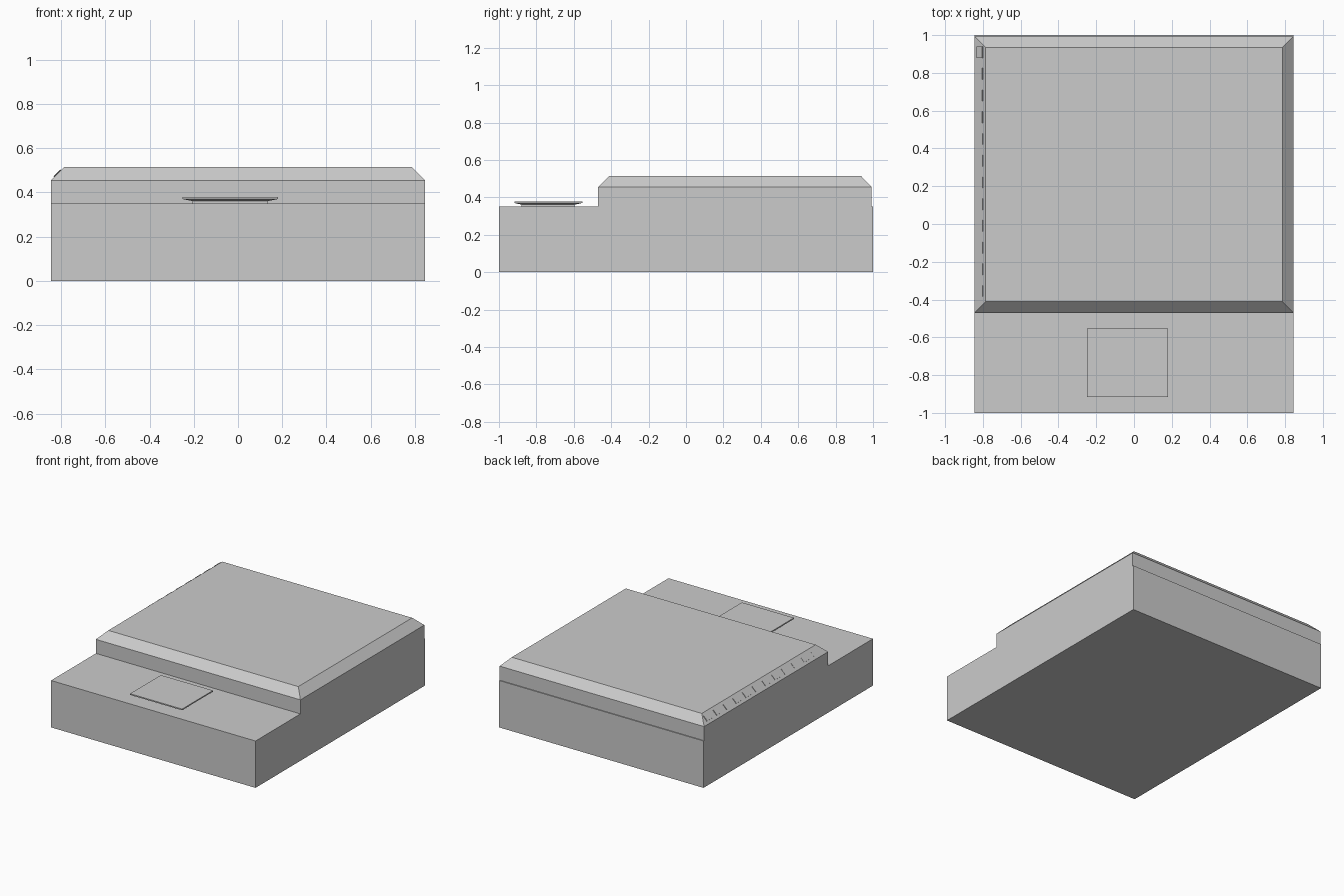
import bpy, bmesh, math

if "Cube" in bpy.data.objects:
    bpy.data.objects.remove(bpy.data.objects["Cube"])


def stack(name, layers):
    """Solid made of stacked rectangles: (x0, x1, y0, y1, z)."""
    bm = bmesh.new()
    rings = []
    for x0, x1, y0, y1, z in layers:
        corners = [(x0, y0), (x1, y0), (x1, y1), (x0, y1)]
        rings.append([bm.verts.new((x, y, z)) for x, y in corners])
    bm.faces.new(rings[0][::-1])
    bm.faces.new(rings[-1])
    for low, high in zip(rings, rings[1:]):
        for i in range(4):
            j = (i + 1) % 4
            bm.faces.new((low[i], low[j], high[j], high[i]))
    mesh = bpy.data.meshes.new(name)
    bm.to_mesh(mesh)
    bm.free()
    obj = bpy.data.objects.new(name, mesh)
    bpy.context.collection.objects.link(obj)
    return obj


W = 0.845

# Lower body
stack("base", [(-W, W, -1, 1, 0), (-W, W, -1, 1, 0.35)])

# Raised rear body with a chamfered top
stack("upper_body", [
    (-W, W, -0.47, 0.993, 0.35),
    (-W, W, -0.47, 0.993, 0.455),
    (-W + 0.06, W - 0.06, -0.41, 0.935, 0.515),
])

# Small pad on the front ledge, flaring out from a narrower foot
stack("front_pad", [
    (-0.205, 0.135, -0.88, -0.595, 0.35),
    (-0.205, 0.135, -0.88, -0.595, 0.361),
    (-0.25, 0.18, -0.917, -0.553, 0.37),
    (-0.25, 0.18, -0.917, -0.553, 0.379),
])

# Row of thin tiles on the left chamfer, sinking slightly toward the front
COUNT = 12
for i in range(COUNT):
    rise = 0.006 - 0.005 * i / (COUNT - 1)
    tile = stack(f"side_tile_{i + 1}", [
        (-0.021, 0.021, -0.03, 0.03, -0.01),
        (-0.021, 0.021, -0.03, 0.03, rise),
    ])
    tile.rotation_euler = (0, -math.pi / 4, 0)
    tile.location = (-0.815, 0.91 - 0.115 * i, 0.485)
